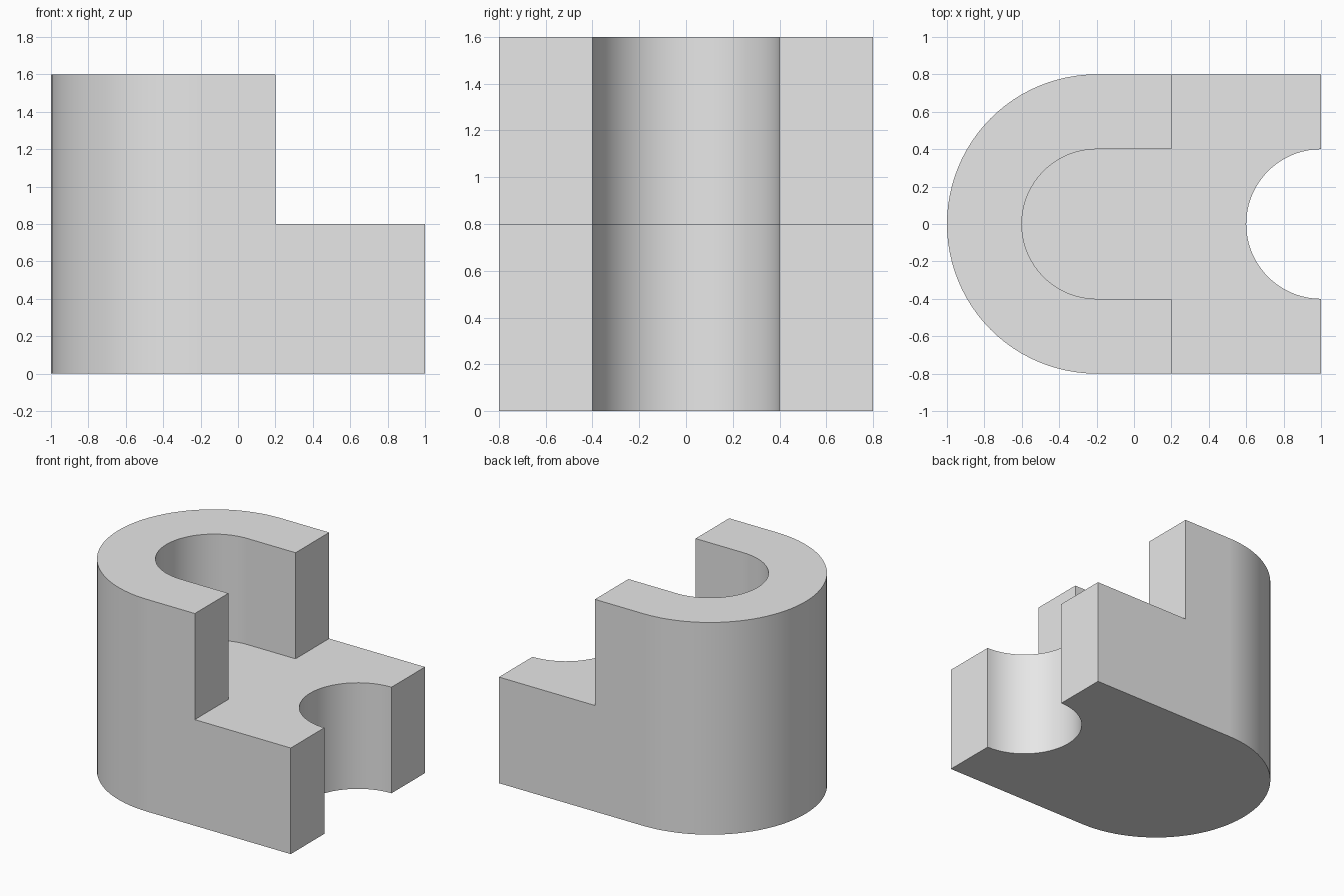
import bpy, bmesh, math

if "Cube" in bpy.data.objects:
    bpy.data.objects.remove(bpy.data.objects["Cube"], do_unlink=True)

grey = bpy.data.materials.new("plain grey")
grey.use_nodes = True
grey.diffuse_color = (0.8, 0.8, 0.8, 1)
grey.node_tree.nodes["Principled BSDF"].inputs["Base Color"].default_value = (0.8, 0.8, 0.8, 1)


def half_round(cx, radius, steps=48):
    """Left-facing half circle, from the back (+y) round to the front (-y)."""
    angles = [math.pi * (0.5 + i / steps) for i in range(steps + 1)]
    return [(cx + radius * math.cos(a), radius * math.sin(a)) for a in angles]


def prism(name, outline, bottom, top):
    """Extrude a counter-clockwise outline between two heights."""
    bm = bmesh.new()
    face = bm.faces.new([bm.verts.new((x, y, bottom)) for x, y in outline])
    up = bmesh.ops.extrude_face_region(bm, geom=[face])["geom"]
    verts = [v for v in up if isinstance(v, bmesh.types.BMVert)]
    bmesh.ops.translate(bm, verts=verts, vec=(0, 0, top - bottom))
    bmesh.ops.recalc_face_normals(bm, faces=bm.faces)
    mesh = bpy.data.meshes.new(name)
    bm.to_mesh(mesh)
    bm.free()
    mesh.materials.append(grey)
    obj = bpy.data.objects.new(name, mesh)
    bpy.context.collection.objects.link(obj)
    return obj


# Block with rounded left end and a half-round notch in the right end
notch = half_round(1.0, 0.4)[::-1]
body = prism("bracket_body", half_round(-0.2, 0.8) + [(1, -0.8)] + notch + [(1, 0.8)], 0, 1.6)

# Cutter for the U-shaped pocket and the lowered right-hand step
step = [(0.2, -0.4), (0.2, -1), (1.2, -1), (1.2, 1), (0.2, 1), (0.2, 0.4)]
cutter = prism("pocket_cutter", half_round(-0.2, 0.4) + step, 0.8, 1.8)
cutter.hide_render = True

bpy.context.view_layer.objects.active = body
body.select_set(True)
cut = body.modifiers.new("pocket", 'BOOLEAN')
cut.operation = 'DIFFERENCE'
cut.solver = 'EXACT'
cut.object = cutter
bpy.ops.object.modifier_apply(modifier=cut.name)
bpy.data.objects.remove(cutter, do_unlink=True)

# Smooth curved walls, crisp corners, flat sides
bpy.ops.object.shade_smooth_by_angle(angle=math.radians(30))
weighted = body.modifiers.new("weighted_normals", 'WEIGHTED_NORMAL')
weighted.keep_sharp = True
